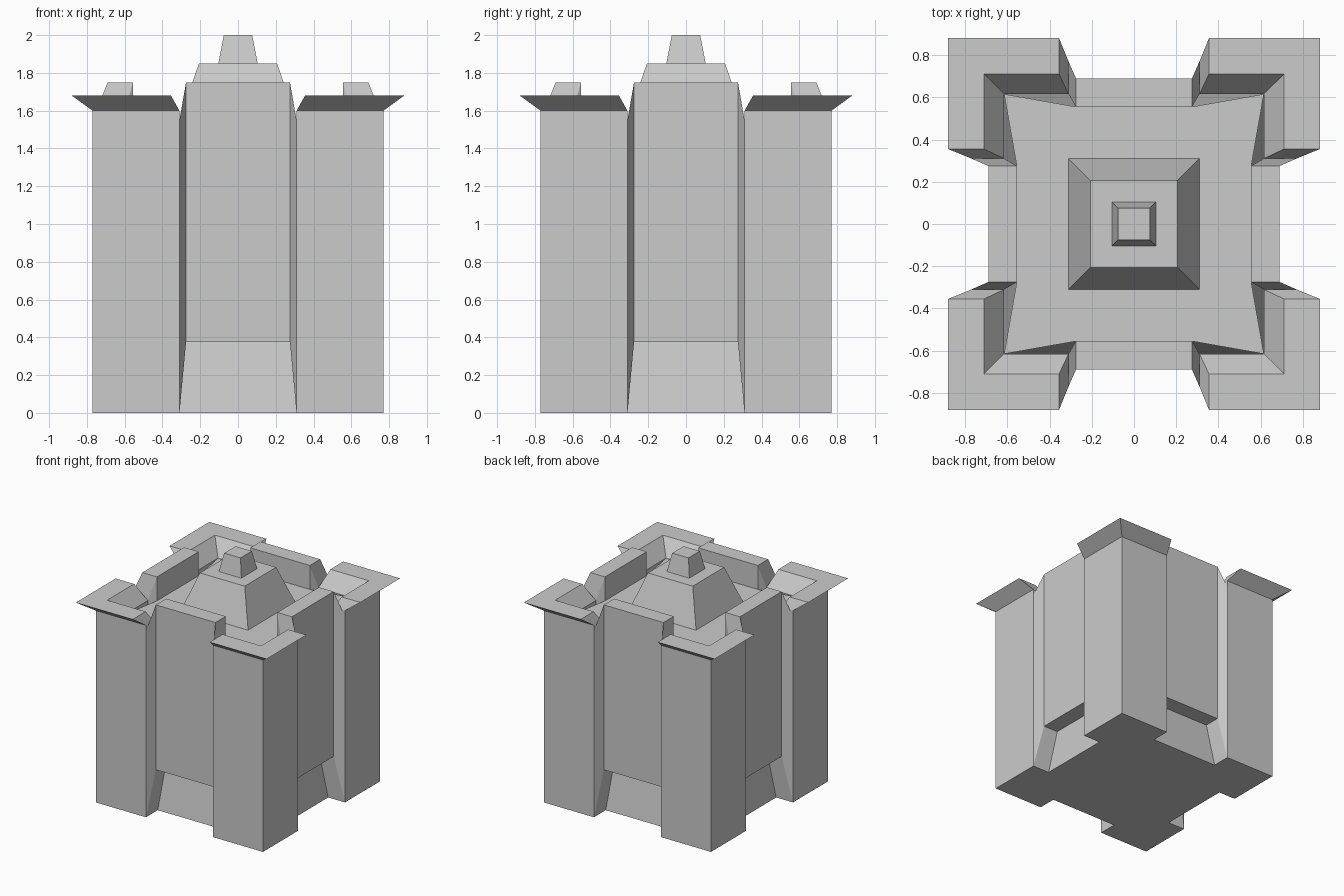
import bpy
import bmesh
from math import pi
from mathutils import Matrix

cube = bpy.data.objects.get("Cube")
if cube:
    bpy.data.objects.remove(cube, do_unlink=True)

stone = bpy.data.materials.new("stone grey")
stone.use_nodes = True
GREY = (0.6, 0.6, 0.6, 1)
stone.diffuse_color = GREY
stone.node_tree.nodes["Principled BSDF"].inputs["Base Color"].default_value = GREY


def loft(name, rings, turn=0):
    """Skin closed rings of points, cap both ends, turn by quarter turns."""
    bm = bmesh.new()
    loops = [[bm.verts.new(p) for p in ring] for ring in rings]
    for a, b in zip(loops, loops[1:]):
        for i in range(len(a)):
            j = (i + 1) % len(a)
            bm.faces.new((a[i], a[j], b[j], b[i]))
    bm.faces.new(loops[0][::-1])
    bm.faces.new(loops[-1])
    bmesh.ops.recalc_face_normals(bm, faces=bm.faces)
    bm.transform(Matrix.Rotation(turn * pi / 2, 4, "Z"))
    mesh = bpy.data.meshes.new(name)
    bm.to_mesh(mesh)
    bm.free()
    mesh.materials.append(stone)
    obj = bpy.data.objects.new(name, mesh)
    bpy.context.collection.objects.link(obj)
    return obj


def square(r, z):
    return [(-r, -r, z), (r, -r, z), (r, r, z), (-r, r, z)]


# Main dimensions
GAP, OUT, INN = 0.31, 0.77, 0.615          # tower edge, outer face, inner face
WALL, FACE, BACK = 0.275, 0.69, 0.555      # wall half width, outer face, inner face
FLOOR, LEDGE, WALL_TOP = 1.55, 0.375, 1.75


def ell(gap, out, inn, z_out, z_in):
    """L-shaped ring around one corner."""
    return [(gap, out, z_out), (out, out, z_out), (out, gap, z_out),
            (inn, gap, z_in), (inn, inn, z_in), (gap, inn, z_in)]


def body_ring(half, depth, z):
    """Square ring whose four sides are notched to the given depth."""
    ring = []
    for k in range(4):
        m = Matrix.Rotation(k * pi / 2, 3, "Z")
        for x, y in ((half, depth), (-half, depth), (-INN, INN)):
            p = m @ Matrix.Identity(3).col[0] * x + m @ Matrix.Identity(3).col[1] * y
            ring.append((p.x, p.y, z))
    return ring


def wall_ring(x, outer, inner, low, high):
    return [(x, outer, low), (x, outer, high), (x, inner, high), (x, inner, low)]


# Central body with battered foot and flat roof
loft("central_body", [body_ring(GAP, INN, 0), body_ring(WALL, BACK, LEDGE),
                      body_ring(WALL, BACK, FLOOR)])

for k in range(4):
    # Corner tower with flared parapet
    loft(f"corner_tower_{k + 1}", [ell(GAP, OUT, INN, 0, 0),
                                   ell(GAP, OUT, INN, 1.6, FLOOR),
                                   ell(0.355, 0.88, 0.71, 1.68, 1.68)], k)
    # Wall panel with splayed ends between the towers
    end = (OUT, INN, 0, FLOOR)
    mid = (FACE, BACK, LEDGE, WALL_TOP)
    loft(f"wall_panel_{k + 1}", [wall_ring(-GAP, *end), wall_ring(-WALL, *mid),
                                 wall_ring(WALL, *mid), wall_ring(GAP, *end)], k)

# Stepped roof
loft("roof_base", [square(0.31, FLOOR), square(0.207, 1.85)])
loft("roof_cap", [square(0.104, 1.85), square(0.075, 2.0)])
